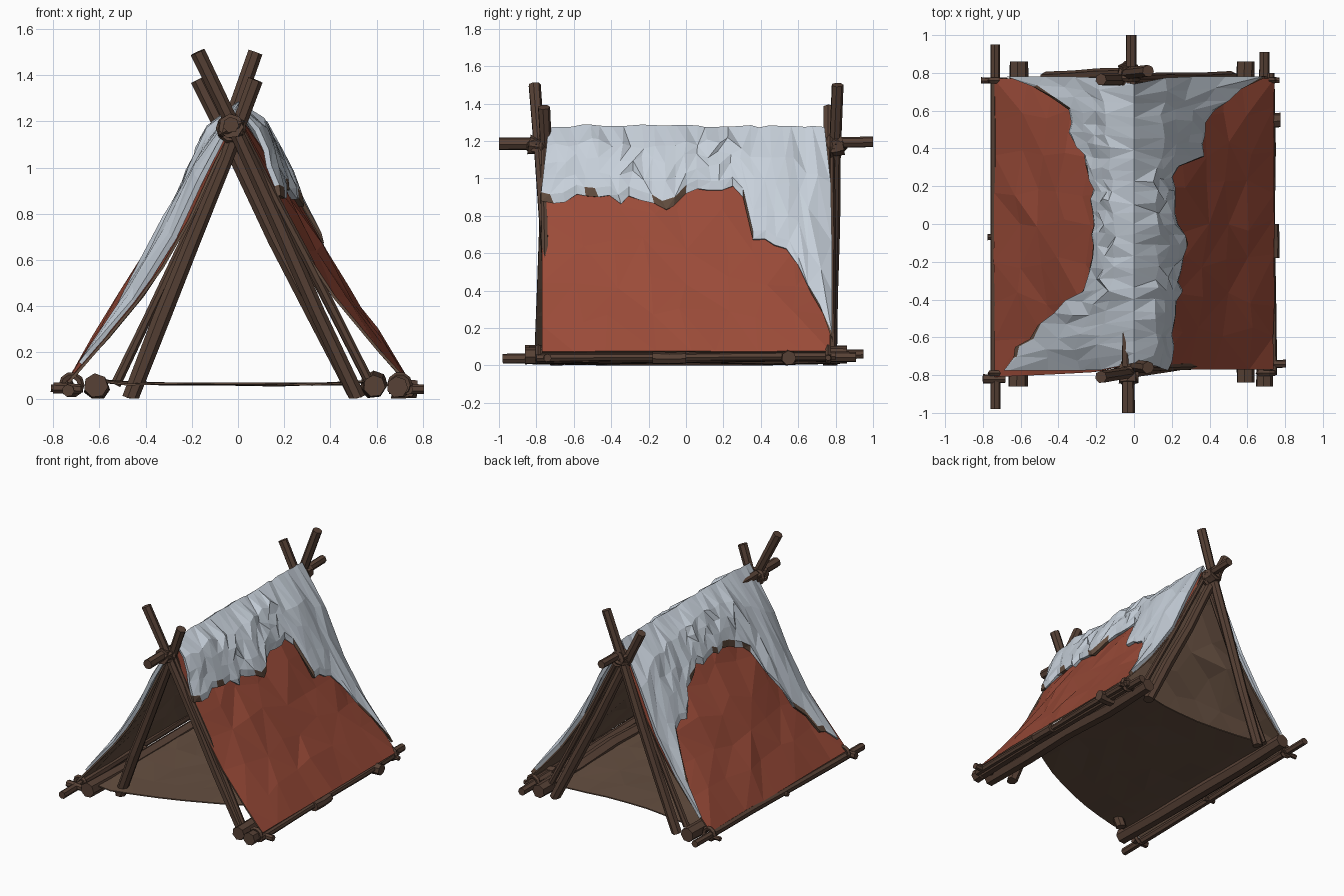
import bpy, bmesh, math, random
from mathutils import Vector

random.seed(4)
old = bpy.data.objects.get("Cube")
if old:
    bpy.data.objects.remove(old)


def material(name, rgb):
    m = bpy.data.materials.new(name)
    m.use_nodes = True
    m.diffuse_color = (*rgb, 1)
    m.node_tree.nodes["Principled BSDF"].inputs["Base Color"].default_value = (*rgb, 1)
    return m


WOOD = material("dark wood", (0.095, 0.053, 0.036))
RED = material("red canvas", (0.325, 0.07, 0.04))
LINING = material("brown lining", (0.13, 0.078, 0.052))
SNOW = material("snow", (0.57, 0.63, 0.7))


def finish(name, bm, mats):
    me = bpy.data.meshes.new(name)
    bm.to_mesh(me)
    bm.free()
    for m in mats:
        me.materials.append(m)
    ob = bpy.data.objects.new(name, me)
    bpy.context.collection.objects.link(ob)
    return ob


def pole(name, a, b, r, taper=0.85, sides=7, rings=5):
    """Rough hewn pole from a to b."""
    a, b = Vector(a), Vector(b)
    d = (b - a).normalized()
    u = d.orthogonal().normalized()
    v = d.cross(u)
    bm = bmesh.new()
    loops = []
    for i in range(rings):
        f = i / (rings - 1)
        c = a.lerp(b, f)
        if 0 < i < rings - 1:
            c += (u * random.uniform(-1, 1) + v * random.uniform(-1, 1)) * r * 0.18
        rad = r * (1 + (taper - 1) * f) * random.uniform(0.9, 1.08)
        ring = []
        for k in range(sides):
            w = math.tau * k / sides
            p = c + (u * math.cos(w) + v * math.sin(w)) * rad
            p.z = max(p.z, 0)
            ring.append(bm.verts.new(p))
        loops.append(ring)
    for lo, hi in zip(loops, loops[1:]):
        for k in range(sides):
            n = (k + 1) % sides
            bm.faces.new((lo[k], lo[n], hi[n], hi[k]))
    bm.faces.new(loops[0][::-1])
    bm.faces.new(loops[-1])
    return finish(name, bm, [WOOD])


def lashing(name, at, tilt, r):
    """Rope ring wound round a joint."""
    bpy.ops.mesh.primitive_torus_add(major_segments=10, minor_segments=5, major_radius=r,
                                     minor_radius=0.016, location=at, rotation=tilt)
    ob = bpy.context.object
    ob.name = name
    ob.data.materials.append(WOOD)


def sheet(name, cols, rows, point, mats, rule, thickness, inner=0):
    """Faceted cloth from point(i, j), solidified inwards."""
    bm = bmesh.new()
    g = [[bm.verts.new(point(i, j)) for j in range(cols)] for i in range(rows)]
    for i in range(rows - 1):
        for j in range(cols - 1):
            q = (g[i][j], g[i + 1][j], g[i + 1][j + 1], g[i][j + 1])
            s = random.randrange(2)
            q = q[s:] + q[:s]
            m = rule(i, j)
            for tri in ((q[0], q[1], q[2]), (q[0], q[2], q[3])):
                bm.faces.new(tri).material_index = m
    ob = finish(name, bm, mats)
    mod = ob.modifiers.new("thickness", "SOLIDIFY")
    mod.thickness = thickness
    mod.offset = -1
    mod.material_offset = inner
    mod.material_offset_rim = inner


def slope(u, y, out):
    """Point on the roof; u runs from -1 (left foot) over the ridge to 1."""
    t, s = abs(u), math.copysign(1, u) if abs(u) > 1e-6 else 0
    # the open edges hang inwards
    out -= math.sin(math.pi * t) * 0.08 * min(1, abs(y) / 0.77) ** 2.5
    x = 0.02 + 0.72 * t + out * 0.85
    z = 1.225 - 1.15 * t + out * (0.53 if s else 1)
    return Vector((s * x, y * (0.95 + 0.05 * min(1, t * 4)), z))


def wobble(amount):
    return random.uniform(-amount, amount)


# Red canvas with brown lining
ROWS, COLS = 13, 9


def canvas_point(i, j):
    u, y = 2 * i / (ROWS - 1) - 1, -0.77 + 1.54 * j / (COLS - 1)
    edge = j in (0, COLS - 1)
    if 0 < abs(u) < 0.99:
        u += wobble(0.035)
    if not edge:
        y += wobble(0.05)
    elif j == 0 and u < 0:
        y -= 0.04 * abs(u)
    return slope(u, y, wobble(0.004 if edge or abs(u) > 0.99 else 0.014))


sheet("canvas_roof", COLS, ROWS, canvas_point, [RED, LINING], lambda i, j: 0, 0.012, 1)

# Lower edge of the snow: (y, fraction of the slope covered)
LEFT = [(-0.8, 0.93), (-0.66, 0.81), (-0.55, 0.66), (-0.42, 0.46), (-0.37, 0.3), (-0.25, 0.24),
        (0.2, 0.22), (0.35, 0.29), (0.46, 0.41), (0.62, 0.45), (0.68, 0.62), (0.74, 0.76), (0.8, 0.92)]
RIGHT = [(-0.8, 0.25), (-0.6, 0.25), (-0.3, 0.27), (-0.1, 0.3), (0.02, 0.25), (0.27, 0.19),
         (0.31, 0.3), (0.35, 0.44), (0.47, 0.46), (0.58, 0.52), (0.65, 0.67), (0.72, 0.76), (0.78, 0.9)]


def cover(table, y):
    for (a, p), (b, q) in zip(table, table[1:]):
        if y <= b:
            return p + (q - p) * (y - a) / (b - a)
    return table[-1][1]


# Snow blanket, its last row on each side carrying patches of bare lining
HALF, SCOLS = 5, 27
jag = {(s, j): wobble(0.022) for s in (-1, 1) for j in range(SCOLS)}


def snow_point(i, j):
    k = i - HALF
    s = -1 if k < 0 else 1
    y = -0.775 + 1.555 * j / (SCOLS - 1)
    limit = cover(LEFT if s < 0 else RIGHT, y) + jag[s, j]
    f = min(abs(k) / (HALF - 1), 1)
    t = limit * f + (0.032 if abs(k) == HALF else 0)
    edge = j in (0, SCOLS - 1)
    if 0 < f < 1:
        t += wobble(0.02)
    if k == 0:
        lift = 0.055 + wobble(0.008)
    elif abs(k) == HALF:
        lift = 0.018
    else:
        lift = 0.024 + 0.045 * (1 - t) ** 1.3 * math.sqrt(1 - f * f * 0.7)
        lift += wobble(0.014 if f < 1 else 0.004)
    if edge:
        lift = max(0.018, lift * 0.8)
    else:
        y += wobble(0.014)
    return slope(s * t if k else 0, y, lift)


bare = {(s, j) for s in (0, 2 * HALF - 1) for j in range(SCOLS) if random.random() < 0.35}
sheet("snow_cover", SCOLS, 2 * HALF + 1, snow_point, [SNOW, LINING],
      lambda i, j: int((i, j) in bare), 0.025)


# Ground sheet, cut askew at the front and hollow at the back
def floor_point(i, j):
    a, f = i / 8, j / 6
    bow = math.sin(math.pi * a)
    front, back = -0.8 + 0.5 * a ** 1.7, 0.76 - 0.08 * bow
    return Vector((-0.64 + 1.28 * a, front + (back - front) * f,
                   0.065 + wobble(0.006) + 0.02 * (1 - bow) ** 3))


sheet("ground_sheet", 7, 9, floor_point, [LINING], lambda i, j: 0, 0.008)

# Crossed end frames: (end, y sign, foot y, top y and z of right leg, then of left leg)
for end, s, foot, ry, rz, ly, lz in (("front", -1, -0.69, -0.81, 1.5, -0.76, 1.38),
                                     ("back", 1, 0.77, 0.765, 1.38, 0.81, 1.5)):
    pole(end + "_right_leg", (0.515, foot, 0), (-0.175, ry, rz), 0.038)
    pole(end + "_left_leg", (-0.465, foot, 0), (0.075, ly, lz), 0.038)
    pole(end + "_right_brace", (0.575, 0.75 * s, 0.06), (0.0, 0.755 * s, 1.18), 0.022)
    for n, turn in enumerate((-0.5, 0.5, 0)):
        lashing(end + "_lashing", (-0.03, (0.8 - 0.015 * n) * s, 1.17),
                (math.pi / 2 * (n == 2), turn, 0), 0.05)
    pole(end + "_knot", (-0.03, 0.84 * s, 1.18), (-0.03, 0.73 * s, 1.16), 0.052, rings=3)
pole("back_left_brace", (-0.53, 0.75, 0.06), (0.0, 0.755, 1.18), 0.022)

# Ridge pole
pole("ridge_pole", (-0.03, -1, 1.185), (-0.015, 1, 1.195), 0.033, 0.95, rings=7)

# Base logs along each side
pole("left_log", (-0.615, -0.86, 0.057), (-0.61, 0.86, 0.057), 0.055, 1)
pole("left_rail", (-0.735, -0.98, 0.035), (-0.735, 0.95, 0.06), 0.026, 1, rings=7)
pole("right_log", (0.59, -0.84, 0.055), (0.59, 0.86, 0.055), 0.053, 1)
pole("right_outer_log", (0.69, -0.86, 0.05), (0.69, 0.91, 0.045), 0.044, 0.65)
pole("right_rail", (0.735, -0.8, 0.04), (0.72, 0.8, 0.05), 0.022, 1)
pole("right_short_log", (0.735, -0.18, 0.04), (0.735, 0.0, 0.04), 0.034, 1, rings=3)

# Pegs and corner ties
for x, y, half, r in ((-0.74, -0.82, 0.06, 0.025), (-0.74, 0.76, 0.07, 0.018),
                      (0.73, -0.74, 0.075, 0.024), (0.71, 0.76, 0.06, 0.018),
                      (-0.73, -0.07, 0.045, 0.018), (0.72, 0.55, 0.055, 0.05)):
    pole("peg", (x - half, y, 0.045), (x + half, y, 0.04), r, rings=3)
for x in (-0.72, 0.7):
    for y in (-0.79, 0.76):
        lashing("corner_tie", (x, y, 0.06), (math.pi / 2, 0, 0), 0.04)
